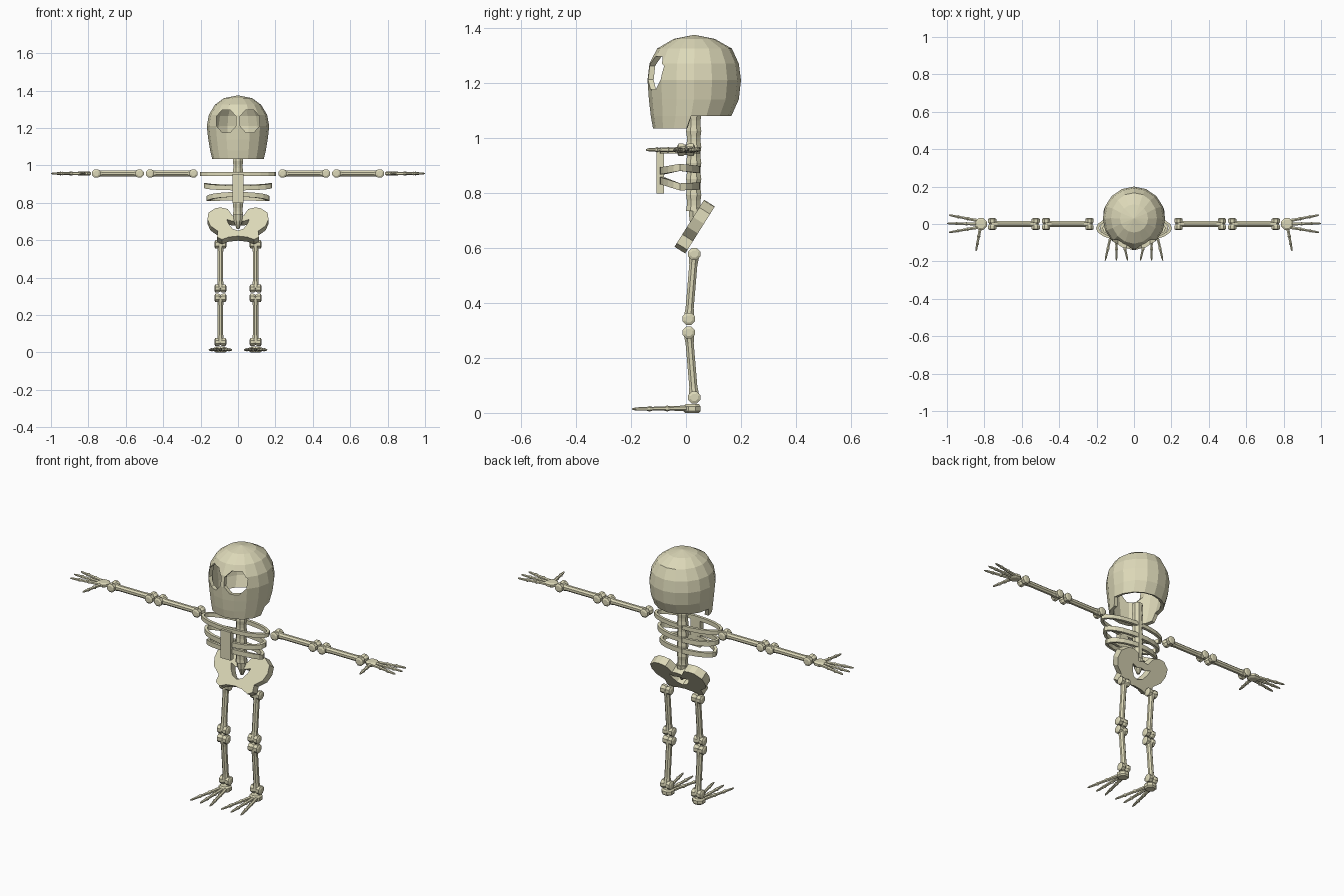
import bpy, bmesh, math
from mathutils import Vector

if "Cube" in bpy.data.objects:
    bpy.data.objects.remove(bpy.data.objects["Cube"])

bone_mat = bpy.data.materials.new("bone")
bone_mat.diffuse_color = (0.72, 0.69, 0.48, 1)
bone_mat.use_nodes = True
bone_mat.node_tree.nodes["Principled BSDF"].inputs["Base Color"].default_value = bone_mat.diffuse_color


def finish(name, bm):
    """Turn a bmesh into a bone-coloured, flat-shaded object."""
    bmesh.ops.recalc_face_normals(bm, faces=bm.faces)
    me = bpy.data.meshes.new(name)
    bm.to_mesh(me)
    bm.free()
    me.materials.append(bone_mat)
    ob = bpy.data.objects.new(name, me)
    bpy.context.collection.objects.link(ob)
    return ob


def bridge(bm, a, b):
    n = len(a)
    return [bm.faces.new((a[i], a[(i + 1) % n], b[(i + 1) % n], b[i])) for i in range(n)]


def lathe(name, profile, start, axis, sides=8):
    """Solid turned around an axis; profile holds (distance, radius) pairs."""
    bm = bmesh.new()
    q = Vector(axis).to_track_quat('Z', 'Y')
    rings = []
    for t, r in profile:
        ring = []
        for i in range(sides):
            a = 2 * math.pi * (i + 0.5) / sides
            ring.append(bm.verts.new(Vector(start) + q @ Vector((r * math.cos(a), r * math.sin(a), t))))
        rings.append(ring)
    for a, b in zip(rings, rings[1:]):
        bridge(bm, a, b)
    bm.faces.new(rings[0])
    bm.faces.new(rings[-1])
    return finish(name, bm)


KNUCKLE = [(-.032, .014), (-.027, .024), (-.01, .024), (0, .017), (.01, .024), (.027, .024), (.032, .014)]


def long_bone(name, p0, p1, across):
    """Shaft with a double-lobed knuckle at both ends."""
    p0, p1 = Vector(p0), Vector(p1)
    d = p1 - p0
    n = d.length
    lathe(name + "_shaft", [(0, .021), (.04, .016), (n - .04, .016), (n, .021)], p0, d)
    lathe(name + "_upper_knuckle", KNUCKLE, p0, across)
    lathe(name + "_lower_knuckle", KNUCKLE, p1, across)


def digit(name, p0, p1):
    """Finger or toe: three segments with small joint bumps and a pointed tip."""
    d = Vector(p1) - Vector(p0)
    n = d.length
    prof = [(0, .01), (.30, .008), (.35, .011), (.40, .008), (.63, .007),
            (.68, .010), (.73, .007), (.92, .006), (1, .003)]
    lathe(name, [(t * n, r) for t, r in prof], p0, d, 6)


# Skull: stacked rings (z, front y, back y, half width), open underneath
SKULL = [(1.36, -.045, .105, .075), (1.325, -.105, .167, .123), (1.27, -.133, .192, .156),
         (1.21, -.140, .200, .167), (1.14, -.135, .192, .159), (1.08, -.128, .165, .149),
         (1.035, -.12, .125, .138)]
bm = bmesh.new()
rings = []
for z, yf, yb, rx in SKULL:
    yc, ry = (yf + yb) / 2, (yb - yf) / 2
    rings.append([bm.verts.new((rx * math.cos(math.tau * i / 16), yc + ry * math.sin(math.tau * i / 16), z))
                  for i in range(16)])
pole = bm.verts.new((0, .03, 1.375))
for i in range(16):
    bm.faces.new((pole, rings[0][i], rings[0][(i + 1) % 16]))
for a, b in zip(rings, rings[1:]):
    faces = bridge(bm, a, b)
# the lowest band is the jaw and exists only at the front
bmesh.ops.delete(bm, geom=[f for f in faces if f.calc_center_median().y > .01], context='FACES')
skull = finish("skull", bm)
mod = skull.modifiers.new("shell", 'SOLIDIFY')
mod.thickness = .02
mod.offset = -1

# Eye sockets cut through the front of the shell
cutters = []
for s in (-1, 1):
    c = lathe("eye_cutter", [(0, 1), (.25, 1)], (0, 0, 0), (0, 1, 0))
    c.scale = (.057, 1, .065)
    c.location = (s * .063, -.25, 1.237)
    c.hide_render = True
    m = skull.modifiers.new("eye", 'BOOLEAN')
    m.operation = 'DIFFERENCE'
    m.solver = 'EXACT'
    m.object = c
    cutters.append(c)
bpy.context.view_layer.update()
cut_mesh = bpy.data.meshes.new_from_object(skull.evaluated_get(bpy.context.evaluated_depsgraph_get()))
skull.modifiers.clear()
skull.data = cut_mesh
for c in cutters:
    bpy.data.objects.remove(c)

# Spine: column of vertebrae, tapering into the sacrum
for i in range(6):
    z = .735 + i * .058
    lathe(f"vertebra_{i}", [(0, .030), (.02, .027), (.038, .027), (.058, .030)], (0, .028, z), (0, 0, 1))
lathe("sacrum", [(0, .008), (.04, .024), (.085, .028)], (0, .035, .66), (0, 0, 1))


# Rib hoops: (half width, front z, side z, back z, half height)
def rib(name, rx, zf, zs, zb, h):
    bm = bmesh.new()
    loops = []
    for i in range(20):
        a = math.tau * i / 20
        c, s = math.cos(a), math.sin(a)
        z = zs + ((zb - zs) * s if s > 0 else (zs - zf) * s)
        loops.append([bm.verts.new(((rx - d) * c, -.022 + (.074 - d) * s, z + e))
                      for d, e in ((0, -h), (0, h), (.016, h), (.016, -h))])
    for i in range(20):
        bridge(bm, loops[i], loops[(i + 1) % 20])
    finish(name, bm)


rib("collar_rib", .203, .955, .955, .955, .011)
rib("middle_rib", .183, .88, .893, .885, .013)
rib("lower_rib", .168, .845, .822, .825, .013)

# Breastbone
bm = bmesh.new()
bmesh.ops.create_cube(bm, size=1)
for v in bm.verts:
    v.co = (v.co.x * .06, -.094 + v.co.y * .028, .876 + v.co.z * .155)
finish("breastbone", bm)

# Pelvis: half outline (x, z), mirrored, tilted and given thickness
HALF = [(0, .725), (.03, .72), (.055, .755), (.09, .763), (.12, .76), (.158, .735), (.163, .70),
        (.148, .665), (.108, .637), (.112, .605), (.085, .592), (.05, .605), (0, .61),
        (0, .64), (.03, .65), (.05, .675), (.06, .70), (.03, .69), (0, .695)]
bm = bmesh.new()
tilt = Vector((0, -.85, .53)) * .023
for s in (-1, 1):
    front, back = [], []
    for x, z in HALF:
        p = Vector((s * x, .03 + (z - .675) * .63, z))
        front.append(bm.verts.new(p + tilt))
        back.append(bm.verts.new(p - tilt))
    bm.faces.new(front)
    bm.faces.new(back)
    for i in range(len(HALF)):
        j = (i + 1) % len(HALF)
        if HALF[i][0] or HALF[j][0]:
            bm.faces.new((front[i], front[j], back[j], back[i]))
bmesh.ops.remove_doubles(bm, verts=bm.verts, dist=.0005)
finish("pelvis", bm)

# Limbs, hands and feet
for s, side in ((-1, "right"), (1, "left")):
    Z = .957
    long_bone(side + "_upper_arm", (s * .238, 0, Z), (s * .470, 0, Z), (0, 1, 0))
    long_bone(side + "_forearm", (s * .526, 0, Z), (s * .758, 0, Z), (0, 1, 0))
    lathe(side + "_palm", [(0, .024), (.006, .034), (.018, .034), (.024, .024)],
          (s * .818, 0, Z - .012), (0, 0, 1))
    digit(side + "_finger_back", (s * .835, .018, Z), (s * .990, .048, Z))
    digit(side + "_finger_middle", (s * .840, 0, Z), (s, .003, Z))
    digit(side + "_finger_front", (s * .835, -.018, Z), (s * .990, -.045, Z))
    digit(side + "_thumb", (s * .822, -.022, Z), (s * .845, -.145, Z))

    X = s * .094
    long_bone(side + "_thigh", (X, .03, .578), (X, .01, .342), (1, 0, 0))
    long_bone(side + "_shin", (X, .01, .292), (X, .03, .056), (1, 0, 0))
    lathe(side + "_heel", [(0, .027), (.007, .034), (.024, .034), (.032, .026)], (X, .022, 0), (0, 0, 1))
    for k, toe in ((-1, "a"), (0, "b"), (1, "c")):
        digit(f"{side}_toe_{toe}", (X + k * .016, 0, .017), (X + k * .06, -.195, .014))
